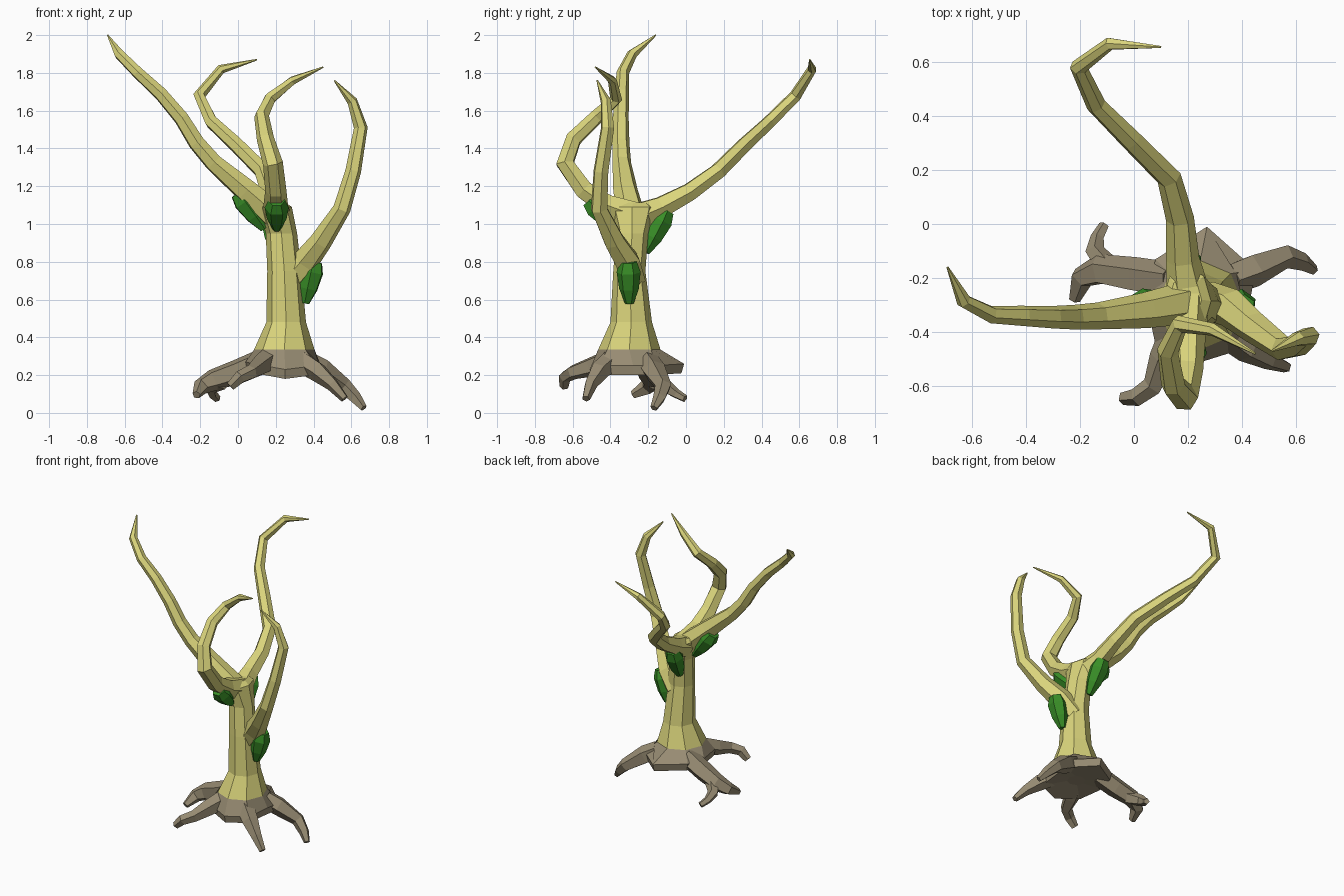
import bpy, math
from mathutils import Vector


def material(name, rgb):
    m = bpy.data.materials.new(name)
    m.diffuse_color = (*rgb, 1)
    return m


BARK = material("olive_bark", (0.70, 0.66, 0.20))
ROOT = material("brown_root", (0.31, 0.26, 0.17))
GREEN = material("green_pod", (0.04, 0.27, 0.02))


def loft(name, rings, mat):
    """Skin equal-length rings of points and cap both ends."""
    n = len(rings[0])
    verts = [tuple(v) for ring in rings for v in ring]
    faces = []
    for k in range(len(rings) - 1):
        for i in range(n):
            j = (i + 1) % n
            faces.append((k * n + i, k * n + j, (k + 1) * n + j, (k + 1) * n + i))
    faces.append(tuple(reversed(range(n))))
    faces.append(tuple(range(len(verts) - n, len(verts))))
    mesh = bpy.data.meshes.new(name)
    mesh.from_pydata(verts, [], faces)
    mesh.materials.append(mat)
    obj = bpy.data.objects.new(name, mesh)
    bpy.context.collection.objects.link(obj)
    return obj


def tube(name, path, mat, sides=6):
    """Tapered low-poly limb along (x, y, z, radius) points."""
    pts = [Vector(p[:3]) for p in path]
    rings, side = [], None
    for i, p in enumerate(pts):
        before = (p - pts[i - 1]).normalized() if i else Vector()
        after = (pts[i + 1] - p).normalized() if i < len(pts) - 1 else Vector()
        t = (before + after).normalized()
        if side is None:
            side = t.cross(Vector((0, 0, 1)))
            if side.length < 0.01:
                side = Vector((1, 0, 0))
        side = (side - t * side.dot(t)).normalized()
        up = t.cross(side)
        r = path[i][3]
        rings.append([p + r * (math.cos(a) * side + math.sin(a) * up)
                      for a in (2 * math.pi * k / sides for k in range(sides))])
    return loft(name, rings, mat)


def oval(cx, cy, z, rx, ry, n=8):
    return [(cx + rx * math.cos(2 * math.pi * k / n),
             cy + ry * math.sin(2 * math.pi * k / n), z) for k in range(n)]


def fuse(body, limbs):
    """Union limbs into the body so no hidden faces remain inside."""
    for limb in limbs:
        mod = body.modifiers.new("join", 'BOOLEAN')
        mod.operation, mod.solver, mod.object = 'UNION', 'EXACT', limb
    bpy.context.view_layer.objects.active = body
    for mod in list(body.modifiers):
        bpy.ops.object.modifier_apply(modifier=mod.name)
    for limb in limbs:
        bpy.data.objects.remove(limb)


# Trunk, flaring at the foot and at the crotch
trunk = loft("trunk_and_branches", [
    oval(0.245, -0.30, 0.335, 0.16, 0.165), oval(0.255, -0.29, 0.48, 0.105, 0.11),
    oval(0.245, -0.30, 0.75, 0.09, 0.085), oval(0.23, -0.285, 0.95, 0.083, 0.085),
    oval(0.195, -0.285, 1.09, 0.09, 0.13), oval(0.19, -0.28, 1.115, 0.06, 0.09)], BARK)

# Root crown: an uneven skirt with a slightly hollow underside
skirt = [(0.43, -0.28, 0.25), (0.45, -0.17, 0.25), (0.27, -0.01, 0.26), (0.08, -0.13, 0.27),
         (0.04, -0.26, 0.27), (0.08, -0.45, 0.26), (0.25, -0.51, 0.23), (0.41, -0.46, 0.25)]
low = [(0.245 + (x - 0.245) * 0.95, -0.29 + (y + 0.29) * 0.95, z - 0.05) for x, y, z in skirt]
crown = loft("root_crown", [oval(0.245, -0.29, 0.225, 0.06, 0.06), low, skirt,
                            oval(0.245, -0.30, 0.335, 0.16, 0.165)], ROOT)

# Branches
branches = {
    "left_branch": [(0.20, -0.29, 1.04, 0.08), (0.04, -0.32, 1.18, 0.066), (-0.13, -0.34, 1.325, 0.05),
                    (-0.22, -0.345, 1.43, 0.046), (-0.30, -0.345, 1.56, 0.042), (-0.41, -0.34, 1.69, 0.038),
                    (-0.53, -0.335, 1.80, 0.033), (-0.63, -0.285, 1.90, 0.028), (-0.69, -0.16, 2.0, 0.004)],
    "back_branch": [(0.20, -0.25, 1.04, 0.08), (0.18, -0.13, 1.09, 0.062), (0.17, 0.02, 1.17, 0.052),
                    (0.13, 0.17, 1.28, 0.046), (-0.01, 0.31, 1.42, 0.042), (-0.14, 0.44, 1.54, 0.037),
                    (-0.205, 0.58, 1.68, 0.033), (-0.09, 0.667, 1.82, 0.025), (0.10, 0.655, 1.87, 0.004)],
    "front_branch": [(0.20, -0.28, 1.05, 0.08), (0.20, -0.42, 1.10, 0.065), (0.20, -0.54, 1.18, 0.056),
                     (0.185, -0.64, 1.32, 0.053), (0.145, -0.595, 1.45, 0.046), (0.125, -0.47, 1.57, 0.04),
                     (0.17, -0.37, 1.665, 0.034), (0.29, -0.39, 1.76, 0.024), (0.45, -0.48, 1.83, 0.004)],
    "right_branch": [(0.27, -0.28, 0.70, 0.07), (0.355, -0.31, 0.80, 0.072), (0.44, -0.38, 0.91, 0.06),
                     (0.55, -0.46, 1.08, 0.047), (0.61, -0.45, 1.28, 0.042), (0.65, -0.415, 1.51, 0.037),
                     (0.605, -0.425, 1.65, 0.028), (0.51, -0.47, 1.76, 0.004)],
}
fuse(trunk, [tube(name, path, BARK) for name, path in branches.items()])

# Roots, with a fork at the back left
roots = {
    "right_back_root": [(0.36, -0.20, 0.27, 0.06), (0.44, -0.17, 0.225, 0.064), (0.56, -0.12, 0.14, 0.045),
                        (0.62, -0.14, 0.08, 0.035), (0.665, -0.17, 0.025, 0.02)],
    "right_front_root": [(0.34, -0.40, 0.27, 0.06), (0.42, -0.46, 0.22, 0.055),
                         (0.50, -0.505, 0.15, 0.036), (0.565, -0.53, 0.075, 0.022)],
    "left_front_root": [(0.16, -0.40, 0.28, 0.065), (0.11, -0.50, 0.245, 0.055), (0.07, -0.60, 0.215, 0.04),
                        (0.01, -0.64, 0.19, 0.035), (-0.04, -0.645, 0.14, 0.025)],
    "left_back_root": [(0.13, -0.21, 0.275, 0.07), (0.0, -0.19, 0.22, 0.068), (-0.13, -0.17, 0.175, 0.06),
                       (-0.195, -0.20, 0.14, 0.045), (-0.22, -0.28, 0.095, 0.022)],
    "left_back_root_fork": [(-0.09, -0.17, 0.17, 0.05), (-0.145, -0.10, 0.135, 0.037),
                            (-0.135, -0.05, 0.10, 0.026), (-0.11, -0.005, 0.075, 0.02)],
}
fuse(crown, [tube(name, path, ROOT, 5) for name, path in roots.items()])

# Green pods tucked under each branch, from bottom point to top point
pods = {
    "left_pod": ((0.14, -0.295, 0.975), (0.0, -0.305, 1.165)),
    "back_pod": ((0.20, -0.215, 0.85), (0.18, -0.105, 1.07)),
    "front_pod": ((0.205, -0.37, 0.975), (0.205, -0.515, 1.125)),
    "right_pod": ((0.355, -0.30, 0.58), (0.405, -0.305, 0.80)),
}
for name, (a, b) in pods.items():
    a, b = Vector(a), Vector(b)
    tube(name, [(*a.lerp(b, f), r) for f, r in
                ((0, 0.024), (0.35, 0.052), (0.75, 0.064), (1, 0.045))], GREEN)
